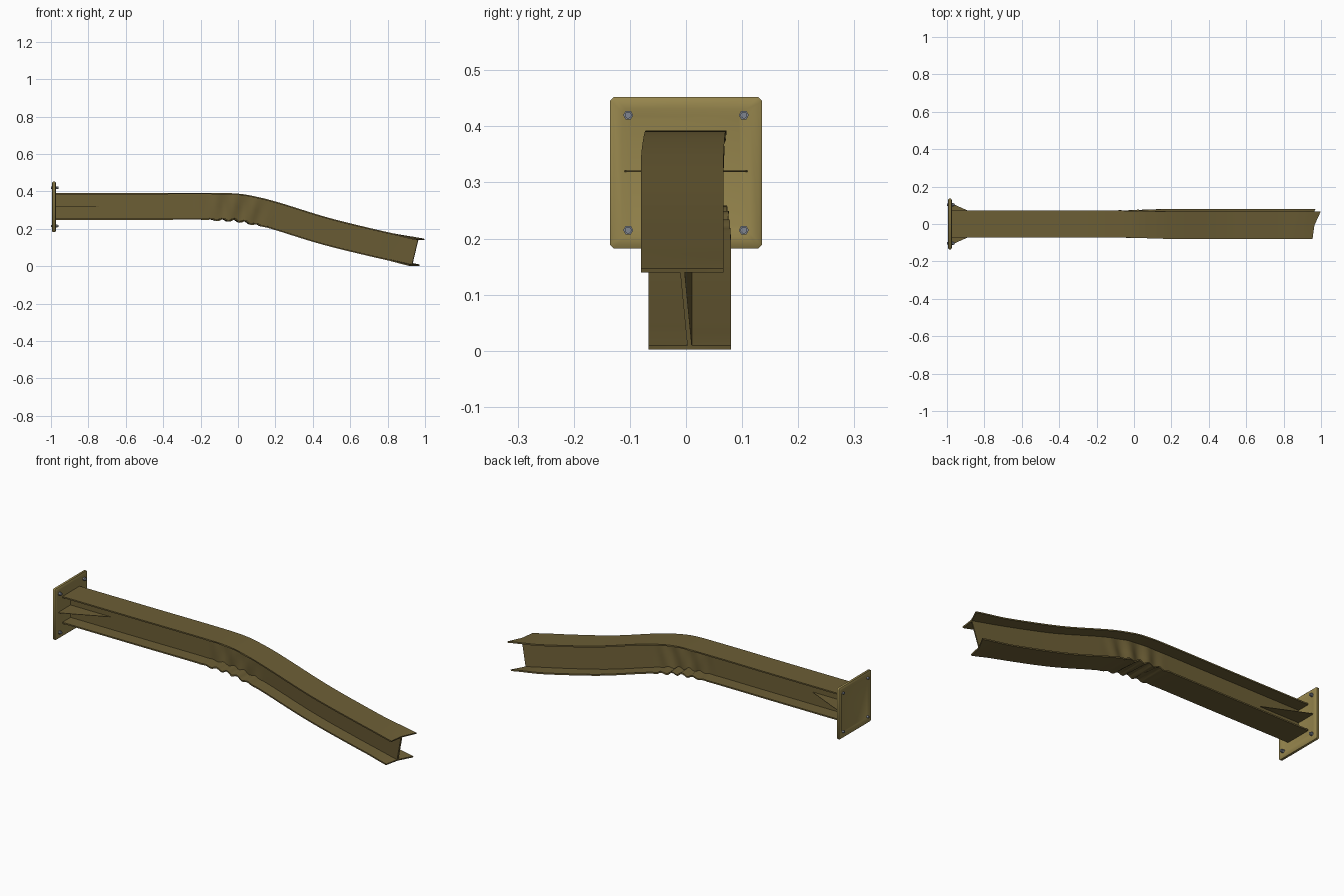
import bpy, bmesh, math
from mathutils import Matrix, Vector

if "Cube" in bpy.data.objects:
    bpy.data.objects.remove(bpy.data.objects["Cube"])


def material(name, rgb):
    m = bpy.data.materials.new(name)
    m.diffuse_color = (*rgb, 1)
    m.use_nodes = True
    m.node_tree.nodes["Principled BSDF"].inputs["Base Color"].default_value = m.diffuse_color
    return m


BEAM = material("dark olive steel", (0.150, 0.112, 0.036))
PLATE = material("light olive steel", (0.310, 0.240, 0.075))
BOLT = material("bolt grey", (0.22, 0.24, 0.28))


def finish(bm, name, mat, angle=35):
    bmesh.ops.recalc_face_normals(bm, faces=bm.faces)
    me = bpy.data.meshes.new(name)
    bm.to_mesh(me)
    bm.free()
    me.materials.append(mat)
    ob = bpy.data.objects.new(name, me)
    bpy.context.collection.objects.link(ob)
    bpy.ops.object.select_all(action='DESELECT')
    ob.select_set(True)
    bpy.context.view_layer.objects.active = ob
    bpy.ops.object.shade_smooth_by_angle(angle=math.radians(angle))
    return ob


# Beam centre line (x, z), interpolated smoothly
PATH = [(-0.98, .32), (-.55, .32), (-.12, .3203), (0, .3160), (.1, .297), (.2, .270),
        (.46, .190), (.73, .123), (.95, .0745)]


def slope(i):
    a, b = PATH[max(i - 1, 0)], PATH[min(i + 1, len(PATH) - 1)]
    return (b[1] - a[1]) / (b[0] - a[0])


def centre(x):
    i = 0
    while i < len(PATH) - 2 and x > PATH[i + 1][0]:
        i += 1
    (x0, z0), (x1, z1) = PATH[i], PATH[i + 1]
    h = x1 - x0
    t = (x - x0) / h
    return ((2*t**3 - 3*t*t + 1) * z0 + (t**3 - 2*t*t + t) * h * slope(i)
            + (3*t*t - 2*t**3) * z1 + (t**3 - t*t) * h * slope(i + 1))


def ramp(x, a, b):
    t = min(1, max(0, (x - a) / (b - a)))
    return t * t * (3 - 2 * t)


def beam_point(x, u, v):
    """Station x, section coordinates u (across) and v (up), both -1..1."""
    s = (centre(x + .004) - centre(x - .004)) / .008 if x < .94 else -.2
    n = math.hypot(1, s)
    half = .0718 + .0017 * ramp(x, -.05, .2)
    # buckled lower flange and web at the bend
    w = math.exp(-(x / .14) ** 4)
    low = max(0, min(1, (.3 - v) / 1.2))
    up = v * half - .007 * w * low ** 2 * (math.sin(x * 95 + .6 * u) + .4)
    y = u * half + .008 * w * max(0, 1 - v * v) * math.sin(x * 60)
    # twist after the bend, slanted free end
    y -= .007 * v * ramp(x, -.15, .25)
    e = ramp(x, .8, .95)
    x2 = x + e * (.022 * u + .012 * u * u - .012 * (1 - u) * (1 - v) / 4)
    return Vector((x2 - up * s / n, y, centre(x) + up / n))


# Bent I-beam: half outline, mirrored for the other side
F, T = .90, .055
half_outline = [(0, -1), (1, -1), (1, -F), (T, -F), (T, -.45), (T, 0), (T, .45),
                (T, F), (1, F), (1, 1)]
outline = half_outline + [(-u, -v) for u, v in half_outline]
bm = bmesh.new()
S = 160
rings = [[bm.verts.new(beam_point(-.98 + 1.93 * k / S, u, v)) for u, v in outline]
         for k in range(S + 1)]
M = len(outline)
for a, b in zip(rings, rings[1:]):
    for i in range(M):
        j = (i + 1) % M
        bm.faces.new((a[i], a[j], b[j], b[i]))
caps = [bm.faces.new(rings[0]), bm.faces.new(rings[-1])]
bmesh.ops.triangulate(bm, faces=caps)
finish(bm, "bent_beam", BEAM, 55)

# Mounting plate: square rings with clipped corners and a raised rim
bm = bmesh.new()
ZC = .3175
PROFILE = [(-.989, .106), (-.994, .114), (-.994, .129), (-.990, .135),
           (-.978, .135), (-.974, .129), (-.974, .114), (-.978, .100)]
loops = []
for x, r in PROFILE:
    c = r - .006
    pts = [(r, c), (c, r), (-c, r), (-r, c), (-r, -c), (-c, -r), (c, -r), (r, -c)]
    loops.append([bm.verts.new((x, y, ZC + z)) for y, z in pts])
for a, b in zip(loops, loops[1:]):
    for i in range(8):
        j = (i + 1) % 8
        bm.faces.new((a[i], a[j], b[j], b[i]))
bm.faces.new(loops[0])
bm.faces.new(loops[-1])
finish(bm, "mounting_plate", PLATE, 50)

# Side gussets, thin plates at mid height from the web to the plate
for side, name in ((-1, "front_gusset"), (1, "back_gusset")):
    bm = bmesh.new()
    tri = [(-.978, .003), (-.978, .110), (-.965, .106), (-.885, .070), (-.74, .003)]
    low, top = [[bm.verts.new((x, side * y, .32 + dz)) for x, y in tri]
                for dz in (-.001, .001)]
    bm.faces.new(low)
    bm.faces.new(top)
    for i in range(5):
        j = (i + 1) % 5
        bm.faces.new((low[i], low[j], top[j], top[i]))
    finish(bm, name, BEAM)


# Corner bolts: shaft through the plate and a hex nut
def rod(bm, x0, x1, r, sides, y, z):
    m = Matrix.Translation(((x0 + x1) / 2, y, z)) @ Matrix.Rotation(math.pi / 2, 4, 'Y')
    bmesh.ops.create_cone(bm, cap_ends=True, segments=sides, radius1=r, radius2=r,
                          depth=x1 - x0, matrix=m)


for y, yn in ((-.103, "front"), (.103, "back")):
    for z, zn in ((.215, "lower"), (.420, "upper")):
        bm = bmesh.new()
        rod(bm, -1.0, -.960, .006, 12, y, z)
        rod(bm, -.980, -.966, .009, 6, y, z)
        finish(bm, f"{zn}_{yn}_bolt", BOLT)
